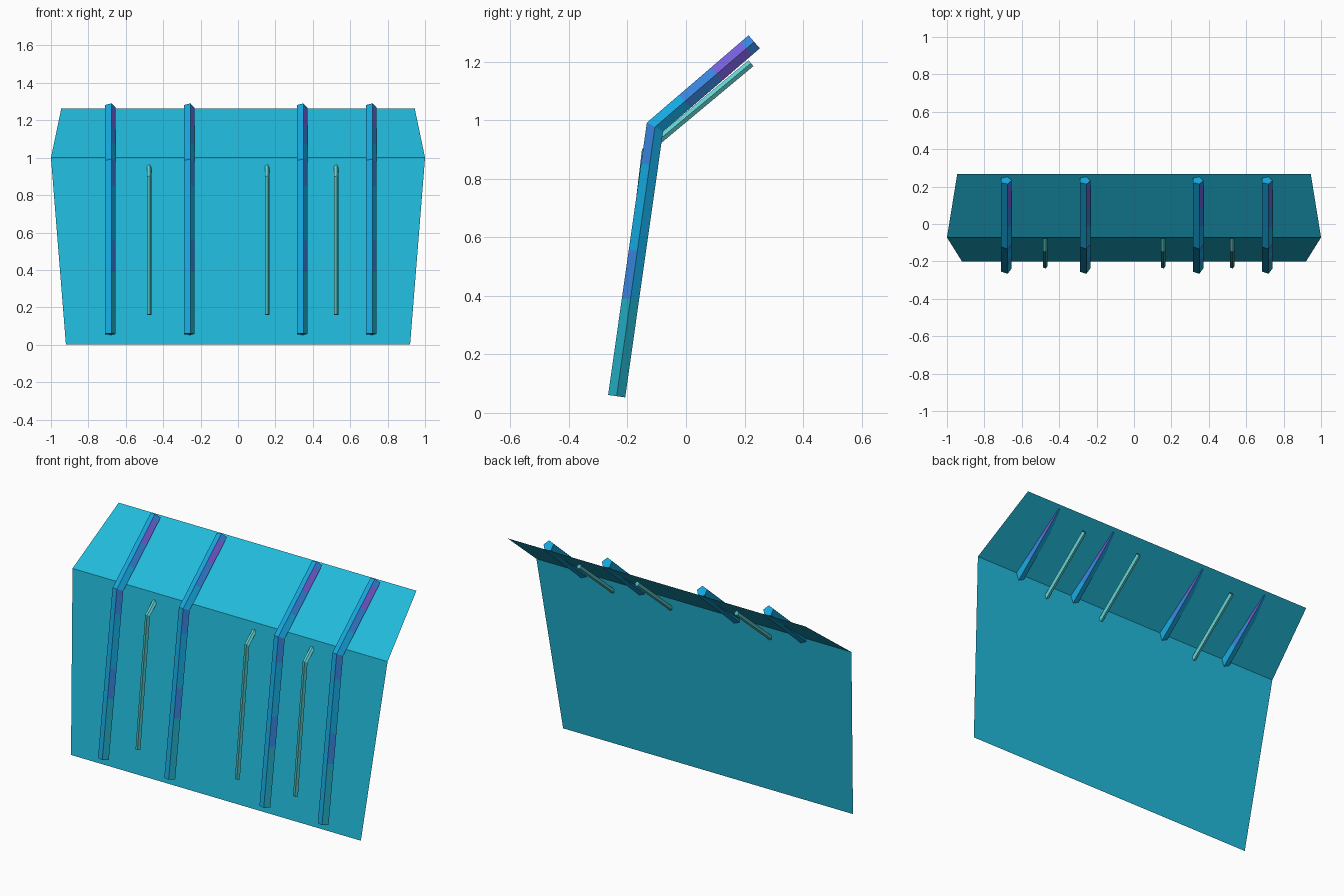
import bpy, bmesh, math
from mathutils import Vector

if "Cube" in bpy.data.objects:
    bpy.data.objects.remove(bpy.data.objects["Cube"])


def mat(name, rgb):
    m = bpy.data.materials.new(name)
    m.diffuse_color = (*rgb, 1)
    m.use_nodes = True
    m.node_tree.nodes["Principled BSDF"].inputs["Base Color"].default_value = m.diffuse_color
    return m


SHEET = mat("cyan_sheet", (0.015, 0.490, 0.710))
AZURE = mat("azure", (0.008, 0.400, 0.760))
BLUE = mat("blue", (0.042, 0.235, 0.740))
VIOLET = mat("violet", (0.188, 0.118, 0.740))
TEAL = mat("teal", (0.018, 0.415, 0.560))
GREY_TEAL = mat("grey_teal", (0.075, 0.460, 0.470))
PALE_TEAL = mat("pale_teal", (0.130, 0.660, 0.660))


def finish(bm, name, mats):
    mesh = bpy.data.meshes.new(name)
    bm.to_mesh(mesh)
    bm.free()
    for m in mats:
        mesh.materials.append(m)
    ob = bpy.data.objects.new(name, mesh)
    bpy.context.collection.objects.link(ob)
    return ob


def bent_rod(name, x, path, r, mats, cuts, colour):
    """Five-sided rod along a bent (y, z) path, cut into colour bands.
    cuts: per leg, the fractions where a band ends; colour(leg, band, side)."""
    p = [Vector((0, *q)) for q in path]
    dirs = [(p[i + 1] - p[i]).normalized() for i in range(2)]
    norms = [Vector((0, d.z, -d.y)) for d in dirs]
    mid = (norms[0] + norms[1]).normalized()
    mid /= mid.dot(norms[0])                      # mitred bend
    rings = [(p[0], norms[0], None)]
    for leg in range(2):
        for band, f in enumerate(cuts[leg] + [1.0]):
            n = mid if (leg == 0 and f == 1.0) else norms[leg]
            rings.append((p[leg].lerp(p[leg + 1], f), n, (leg, band)))
    bm = bmesh.new()
    prev = None
    for c, n, key in rings:
        ring = []
        for k in range(5):
            a = math.tau * k / 5
            ring.append(bm.verts.new(c + n * (r * math.sin(a)) + Vector((x + r * math.cos(a), 0, 0))))
        if prev:
            for k in range(5):
                j = (k + 1) % 5
                f = bm.faces.new((prev[k], prev[j], ring[j], ring[k]))
                f.material_index = colour(*key, k)
        else:
            bm.faces.new(ring[::-1])
        prev = ring
    bm.faces.new(prev)
    bmesh.ops.recalc_face_normals(bm, faces=bm.faces)
    return finish(bm, name, mats)


# Folded thin sheet: lower panel and sloping upper panel
bm = bmesh.new()
rows = [[bm.verts.new((s * hx, y, z)) for s in (-1, 1)]
        for hx, y, z in ((0.92, -0.20, 0.0), (1.0, -0.072, 1.0), (0.945, 0.268, 1.262))]
for a, b in zip(rows, rows[1:]):
    bm.faces.new((a[0], a[1], b[1], b[0]))
finish(bm, "folded_sheet", [SHEET])

# Thick ribs: azure, with colour bands on the two right-hand sides
BANDS = [[3, 1, 0, 1], [0, 1, 2, 1]]              # indices into the rib materials


def rib_colour(leg, band, side):
    if side == 4:                                  # front right
        return BANDS[leg][band]
    if side == 0:                                  # back right
        return BANDS[1][band] if leg else (3 if band == 0 else 0)
    return 0


for i, x in enumerate((-0.685, -0.264, 0.340, 0.710)):
    bent_rod(f"thick_rib_{i + 1}", x, [(-0.237, 0.057), (-0.106, 0.977), (0.233, 1.268)],
             0.031, [AZURE, BLUE, VIOLET, TEAL],
             [[0.36, 0.54, 0.86], [0.30, 0.62, 0.92]], rib_colour)

# Thin rods between the ribs, passing through the sheet below the fold
for i, x in enumerate((-0.476, 0.155, 0.524)):
    bent_rod(f"thin_rod_{i + 1}", x, [(-0.225, 0.16), (-0.138, 0.895), (0.222, 1.195)],
             0.0138, [GREY_TEAL, PALE_TEAL], [[], []], lambda leg, band, side: leg)
